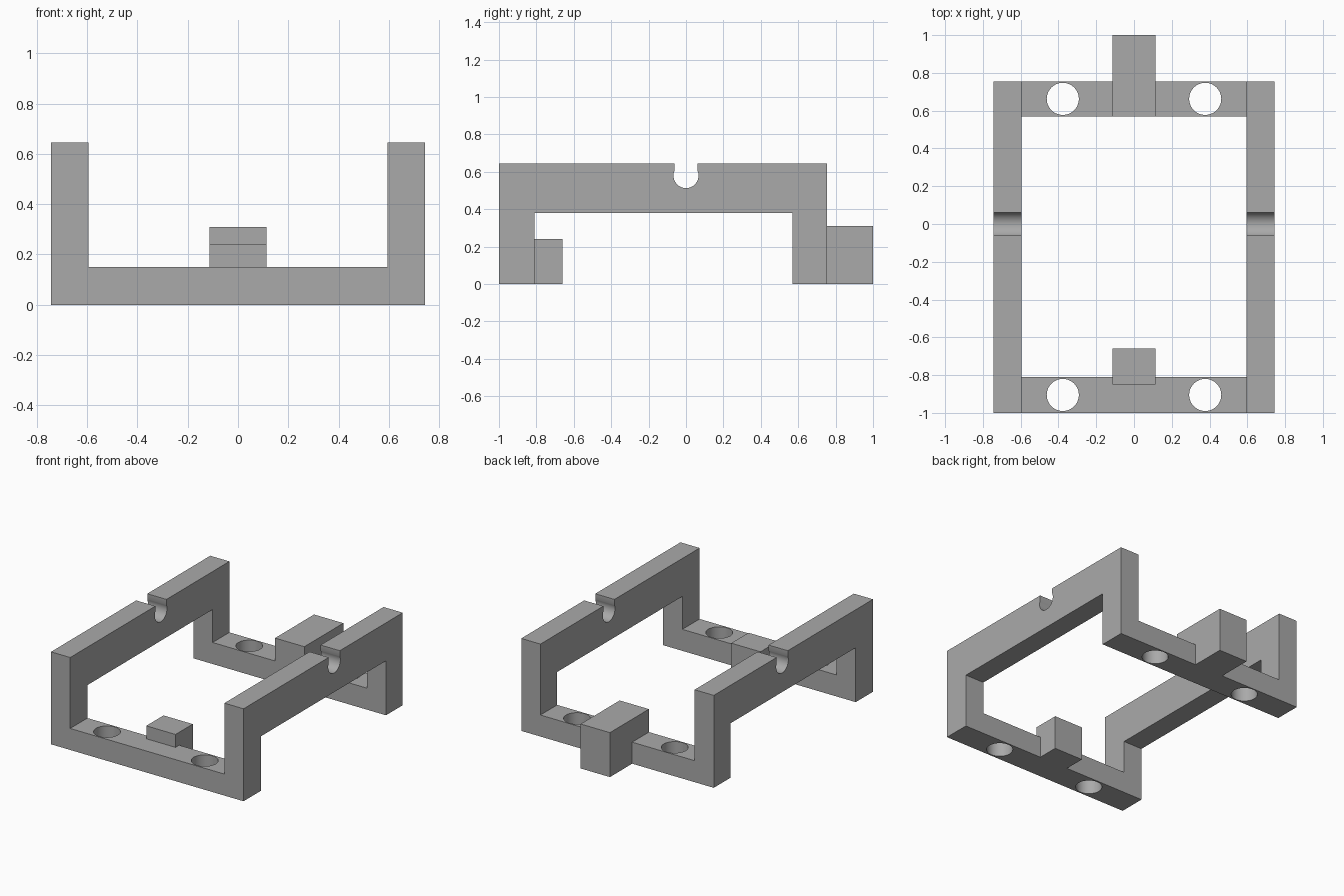
import bpy, bmesh, math
from mathutils import Matrix, Vector

cube = bpy.data.objects.get("Cube")
if cube:
    bpy.data.objects.remove(cube, do_unlink=True)

GREY = (0.4, 0.4, 0.4, 1.0)
mat = bpy.data.materials.new("plain grey")
mat.use_nodes = True
mat.diffuse_color = GREY
mat.node_tree.nodes["Principled BSDF"].inputs["Base Color"].default_value = GREY

INNER, OUTER = 0.595, 0.743      # side frame thickness in x
FRONT = (-1.0, -0.81)            # front leg and bar in y
REAR = (0.57, 0.755)             # rear leg and bar in y
BAR_TOP, BEAM_BOTTOM, TOP = 0.15, 0.38, 0.645
TAB = 0.113                      # half width of both blocks


def add_object(name, bm):
    bmesh.ops.recalc_face_normals(bm, faces=bm.faces)
    mesh = bpy.data.meshes.new(name)
    bm.to_mesh(mesh)
    bm.free()
    mesh.materials.append(mat)
    obj = bpy.data.objects.new(name, mesh)
    bpy.context.collection.objects.link(obj)
    return obj


def box(name, x, y, z):
    bm = bmesh.new()
    centre = Vector([(a + b) / 2 for a, b in (x, y, z)])
    size = [b - a for a, b in (x, y, z)]
    bmesh.ops.create_cube(bm, size=1, matrix=Matrix.Translation(centre) @ Matrix.Diagonal((*size, 1)))
    return add_object(name, bm)


def boolean(obj, other, operation):
    mod = obj.modifiers.new(operation.lower(), 'BOOLEAN')
    mod.object, mod.operation, mod.solver = other, operation, 'EXACT'
    bpy.context.view_layer.objects.active = obj
    bpy.ops.object.modifier_apply(modifier=mod.name)
    bpy.data.objects.remove(other, do_unlink=True)


def smooth(obj):
    bpy.ops.object.select_all(action='DESELECT')
    obj.select_set(True)
    bpy.context.view_layer.objects.active = obj
    bpy.ops.object.shade_smooth_by_angle(angle=math.radians(30))


def side_frame(name, side):
    # Arch outline with a round-bottomed keyhole slot in the top edge
    r, neck, cz = 0.067, 0.061, 0.58
    start = math.acos(neck / r)
    steps = 32
    arc = []
    for i in range(steps + 1):
        a = start - i * (math.pi + 2 * start) / steps
        arc.append((r * math.cos(a), cz + r * math.sin(a)))
    outline = [(FRONT[0], 0), (FRONT[1], 0), (FRONT[1], BEAM_BOTTOM),
               (REAR[0], BEAM_BOTTOM), (REAR[0], 0), (REAR[1], 0),
               (REAR[1], TOP), (neck, TOP)] + arc + [(-neck, TOP), (FRONT[0], TOP)]
    bm = bmesh.new()
    face = bm.faces.new([bm.verts.new((side * INNER, y, z)) for y, z in outline])
    ext = bmesh.ops.extrude_face_region(bm, geom=[face])
    verts = [v for v in ext["geom"] if isinstance(v, bmesh.types.BMVert)]
    bmesh.ops.translate(bm, verts=verts, vec=(side * (OUTER - INNER), 0, 0))
    smooth(add_object(name, bm))


def cross_bar(name, y, block_y, block_top):
    # Bar with a central block and two bolt holes
    bar = box(name, (-INNER, INNER), y, (0, BAR_TOP))
    boolean(bar, box("block", (-TAB, TAB), block_y, (0, block_top)), 'UNION')
    for side in (-1, 1):
        bm = bmesh.new()
        place = Matrix.Translation((side * 0.377, sum(y) / 2, BAR_TOP / 2))
        bmesh.ops.create_cone(bm, cap_ends=True, segments=48, radius1=0.085,
                              radius2=0.085, depth=0.4, matrix=place)
        cutter = add_object("hole_cutter", bm)
        cutter.hide_render = True
        boolean(bar, cutter, 'DIFFERENCE')
    smooth(bar)


side_frame("left_side_frame", 1)
side_frame("right_side_frame", -1)
cross_bar("rear_cross_bar", REAR, (REAR[0], 1.0), 0.31)
cross_bar("front_cross_bar", FRONT, (FRONT[1] - 0.001, -0.66), BAR_TOP)

# Raised stop overlapping the front bar
box("front_stop", (-TAB, TAB), (-0.85, -0.66), (BAR_TOP, 0.24))
